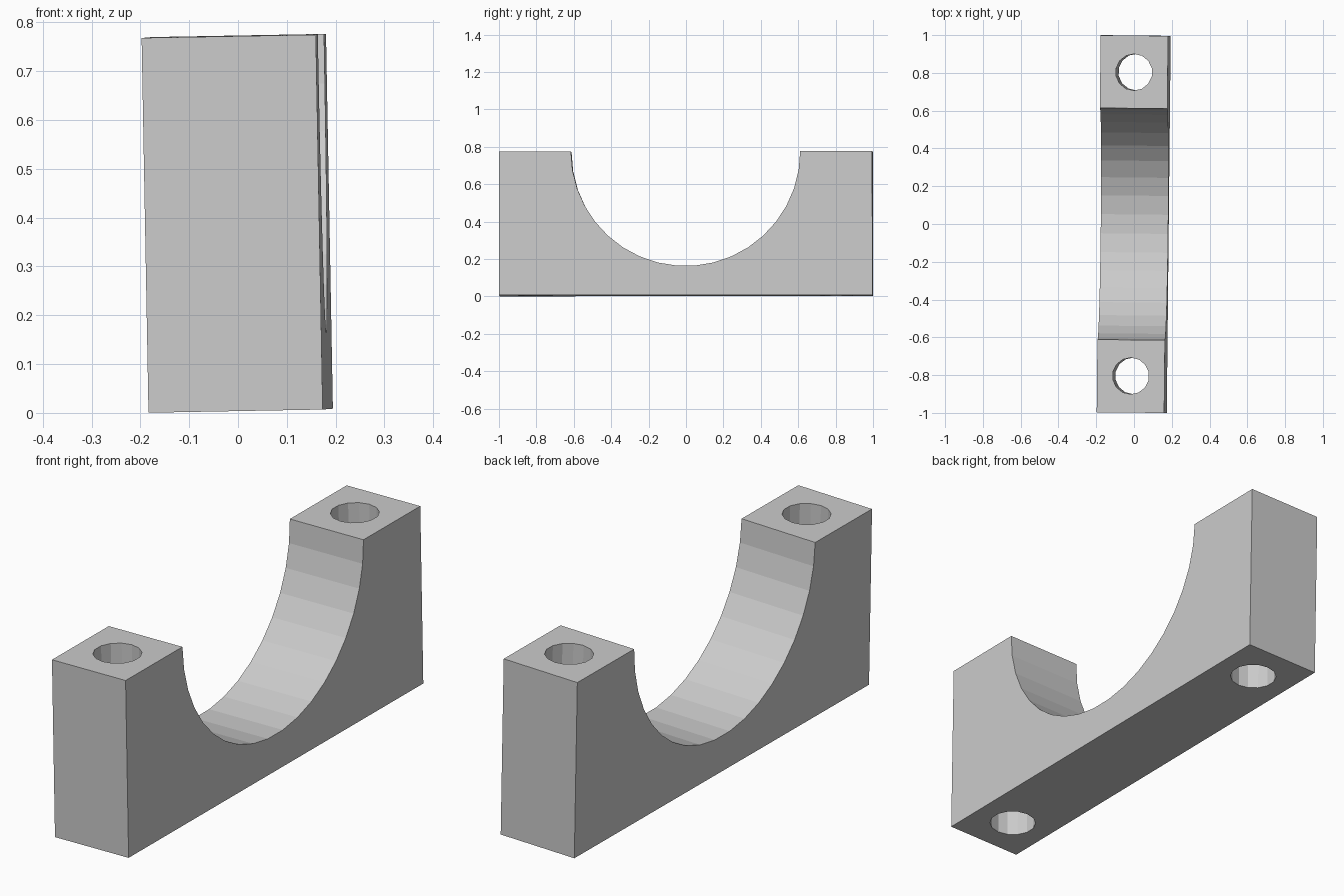
import bpy, bmesh
from math import sin, cos, pi, radians

cube = bpy.data.objects.get("Cube")
if cube:
    bpy.data.objects.remove(cube)

WIDTH, HALF_LENGTH, HEIGHT = 0.357, 0.998, 0.768
SADDLE_RADIUS, SADDLE_SIDES = 0.613, 19
HOLE_RADIUS, HOLE_SIDES, HOLE_Y = 0.097, 14, 0.804

grey = bpy.data.materials.new("plain grey")
grey.use_nodes = True
colour = (0.6, 0.6, 0.6, 1)
grey.diffuse_color = colour
grey.node_tree.nodes["Principled BSDF"].inputs["Base Color"].default_value = colour


def add_object(name, bm):
    bmesh.ops.recalc_face_normals(bm, faces=bm.faces)
    mesh = bpy.data.meshes.new(name)
    bm.to_mesh(mesh)
    bm.free()
    mesh.materials.append(grey)
    obj = bpy.data.objects.new(name, mesh)
    bpy.context.collection.objects.link(obj)
    return obj


# Saddle block: side profile with a half-round cradle, extruded across x
profile = [(-HALF_LENGTH, HEIGHT), (-HALF_LENGTH, 0), (HALF_LENGTH, 0), (HALF_LENGTH, HEIGHT)]
for i in range(SADDLE_SIDES + 1):
    a = pi * i / SADDLE_SIDES
    profile.append((SADDLE_RADIUS * cos(a), HEIGHT - SADDLE_RADIUS * sin(a)))
bm = bmesh.new()
face = bm.faces.new([bm.verts.new((-WIDTH / 2, y, z)) for y, z in profile])
extruded = bmesh.ops.extrude_face_region(bm, geom=[face])["geom"]
moved = [v for v in extruded if isinstance(v, bmesh.types.BMVert)]
bmesh.ops.translate(bm, verts=moved, vec=(WIDTH, 0, 0))
block = add_object("saddle_block", bm)

# The block leans slightly in its resting pose
block.rotation_euler = (radians(0.05), radians(-1.05), radians(-0.6))
block.location = (0.0055, 0, 0.0045)

# Bolt holes through both ends
for name, side in (("front_hole_cutter", -1), ("back_hole_cutter", 1)):
    bm = bmesh.new()
    bmesh.ops.create_cone(bm, cap_ends=True, segments=HOLE_SIDES, radius1=HOLE_RADIUS,
                          radius2=HOLE_RADIUS, depth=HEIGHT * 1.5)
    cutter = add_object(name, bm)
    cutter.parent = block
    cutter.location = (0, side * HOLE_Y, HEIGHT / 2)
    cutter.hide_render = True
    cutter.display_type = 'WIRE'
    cutter.hide_set(True)
    hole = block.modifiers.new(name.replace("_cutter", ""), 'BOOLEAN')
    hole.operation = 'DIFFERENCE'
    hole.solver = 'EXACT'
    hole.object = cutter
